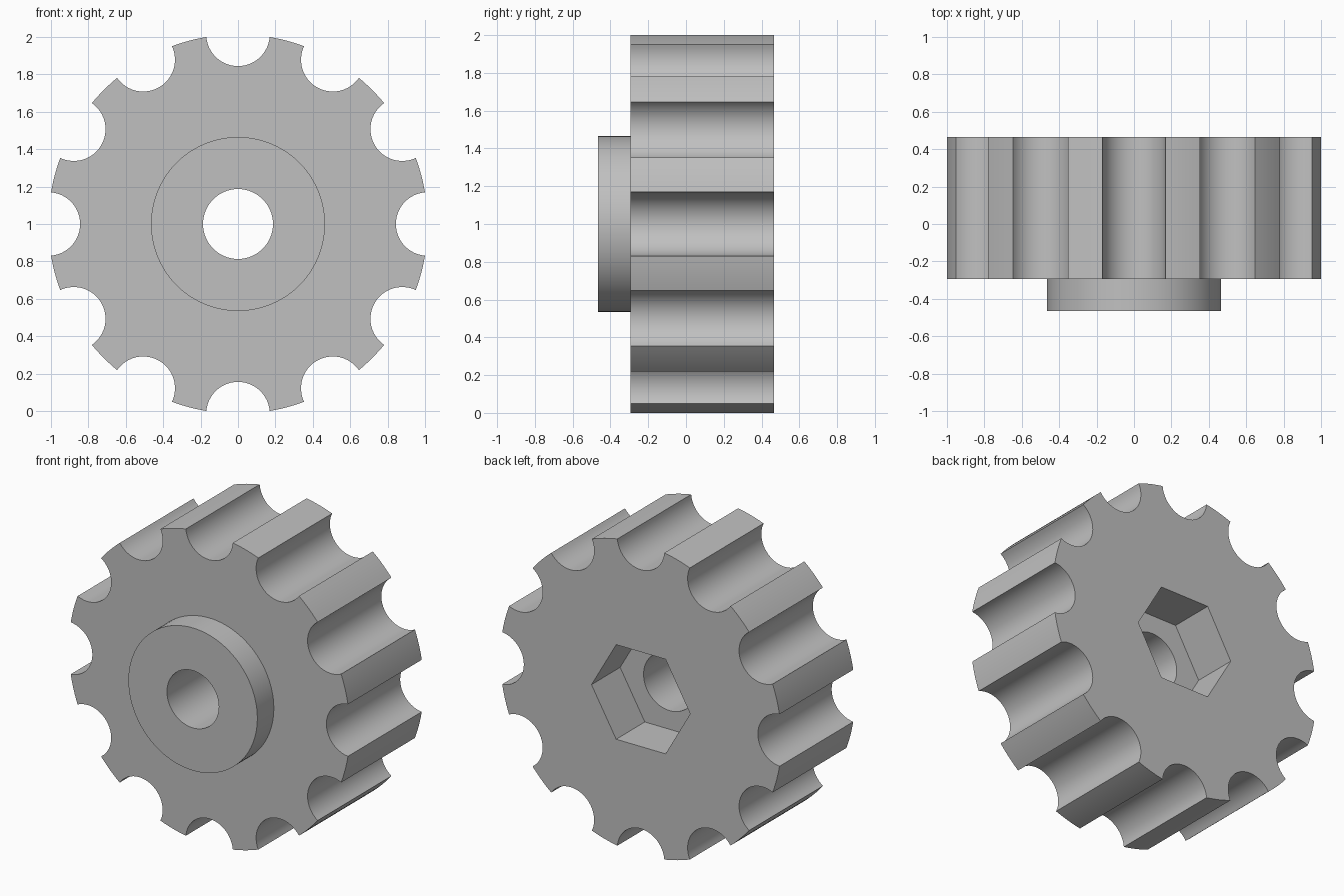
import bpy
import bmesh
from math import pi, sin, cos, asin, radians
from mathutils import Vector

if "Cube" in bpy.data.objects:
    bpy.data.objects.remove(bpy.data.objects["Cube"], do_unlink=True)

FRONT, FACE, FLOOR, BACK = -0.465, -0.295, 0.17, 0.465   # depths along y
RADIUS, NOTCH, NOTCHES = 1.014, 0.17, 12
HUB_RADIUS, BORE_RADIUS, HEX_RADIUS = 0.465, 0.187, 0.356

gray = bpy.data.materials.new("light gray")
gray.use_nodes = True
color = (0.53, 0.53, 0.53, 1)
gray.diffuse_color = color
gray.node_tree.nodes["Principled BSDF"].inputs["Base Color"].default_value = color


def arc(radius, start, end, steps):
    """Points on an arc around the origin, ends included."""
    angles = [start + (end - start) * i / steps for i in range(steps + 1)]
    return [Vector((radius * cos(a), radius * sin(a))) for a in angles]


def circle(radius, sides):
    return arc(radius, 0, 2 * pi, sides)[:-1]


def prism(name, profile, y0, y1):
    """Extrude a closed x-z profile from y0 to y1."""
    bm = bmesh.new()
    face = bm.faces.new([bm.verts.new((p.x, y0, p.y + 1)) for p in profile])
    made = bmesh.ops.extrude_face_region(bm, geom=[face])["geom"]
    moved = [v for v in made if isinstance(v, bmesh.types.BMVert)]
    bmesh.ops.translate(bm, verts=moved, vec=(0, y1 - y0, 0))
    bmesh.ops.recalc_face_normals(bm, faces=bm.faces)
    mesh = bpy.data.meshes.new(name)
    bm.to_mesh(mesh)
    bm.free()
    obj = bpy.data.objects.new(name, mesh)
    bpy.context.collection.objects.link(obj)
    mesh.materials.append(gray)
    return obj


def activate(obj):
    bpy.ops.object.select_all(action="DESELECT")
    obj.select_set(True)
    bpy.context.view_layer.objects.active = obj


def cut(obj, cutter):
    mod = obj.modifiers.new("cut", "BOOLEAN")
    mod.operation, mod.solver, mod.object = "DIFFERENCE", "EXACT", cutter
    activate(obj)
    bpy.ops.object.modifier_apply(modifier=mod.name)


# Gear outline: a round notch followed by a tooth tip, repeated
half = 2 * asin(NOTCH / (2 * RADIUS))
pitch = 2 * pi / NOTCHES
outline = []
for i in range(NOTCHES):
    turn = i * pitch
    centre = Vector((RADIUS * cos(turn), RADIUS * sin(turn)))
    sweep = pi / 2 - half / 2
    outline += [centre + p for p in
                arc(NOTCH, turn + pi + sweep, turn + pi - sweep, 24)]
    outline += arc(RADIUS, turn + half, turn + pitch - half, 6)[1:-1]

gear = prism("gear_body", outline, FACE, BACK)
hub = prism("front_hub", circle(HUB_RADIUS, 96), FRONT, FACE)

# Through bore and hexagonal nut pocket
bore = prism("bore_cutter", circle(BORE_RADIUS, 64), FRONT - 0.1, BACK + 0.1)
pocket = prism("pocket_cutter", circle(HEX_RADIUS, 6), FLOOR, BACK + 0.1)
cut(gear, pocket)
cut(gear, bore)
cut(hub, bore)
for cutter in (bore, pocket):
    bpy.data.objects.remove(cutter, do_unlink=True)

for part in (gear, hub):
    activate(part)
    bpy.ops.object.shade_smooth_by_angle(angle=radians(30))
